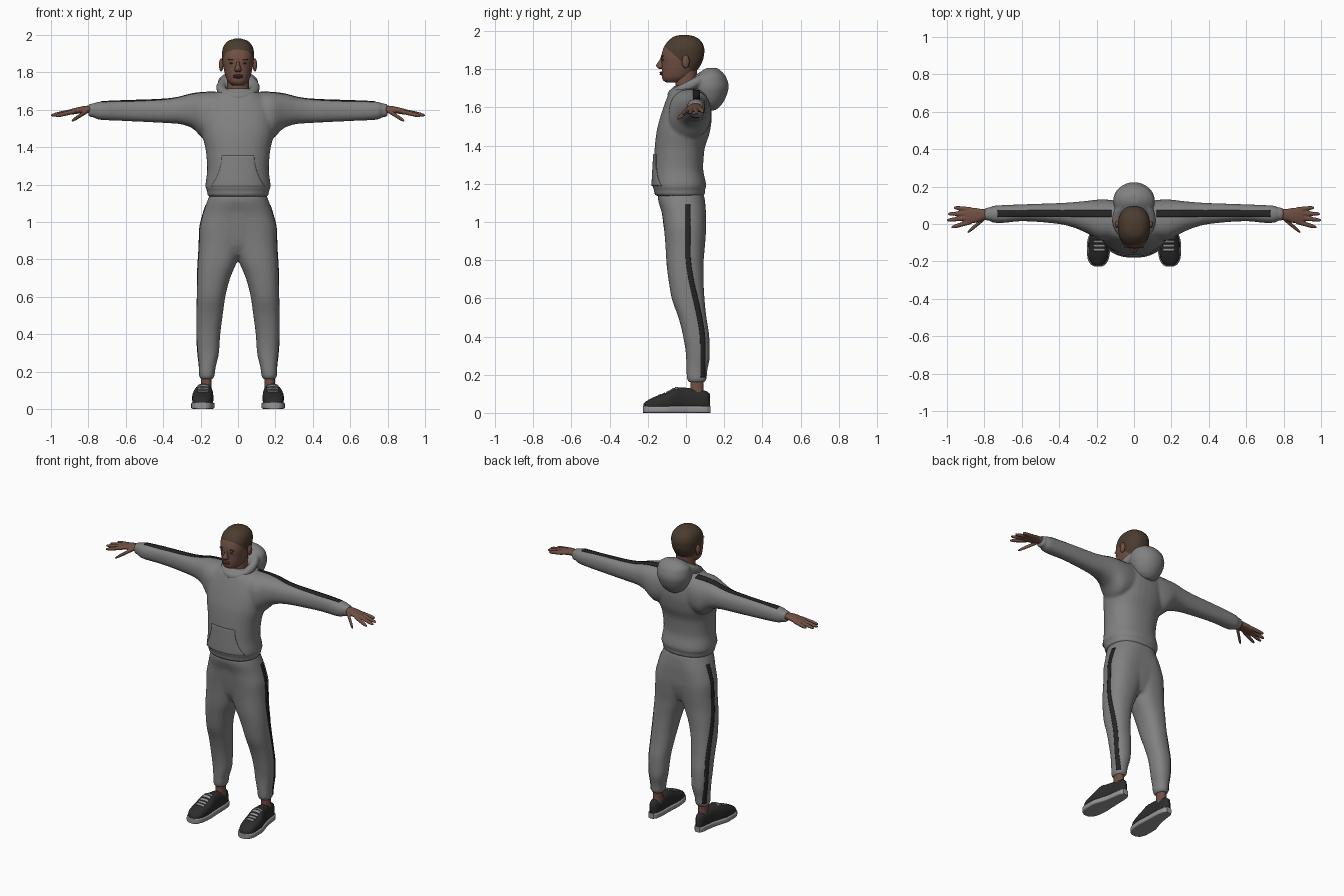
import bpy, bmesh, math
from mathutils import Vector

cube = bpy.data.objects.get("Cube")
if cube:
    bpy.data.objects.remove(cube, do_unlink=True)


def material(name, r, g, b):
    m = bpy.data.materials.new(name)
    m.use_nodes = True
    m.diffuse_color = (r, g, b, 1)
    m.node_tree.nodes["Principled BSDF"].inputs["Base Color"].default_value = (r, g, b, 1)
    return m


fabric = material("grey fabric", .22, .22, .22)
black = material("black stripe", .018, .018, .018)
skin = material("brown skin", .165, .08, .056)
hair = material("dark brown hair", .07, .045, .028)
lip = material("lip brown", .13, .055, .042)
leather = material("black leather", .025, .025, .026)
rubber = material("light grey rubber", .3, .3, .3)


def smooth_rows(rings, steps):
    """Interpolate stations without overshoot; the first number is the position."""
    def slope(i, c):
        if i in (0, len(rings) - 1):
            return None
        p, q, r = rings[i - 1], rings[i], rings[i + 1]
        s1, s2 = (q[c] - p[c]) / (q[0] - p[0]), (r[c] - q[c]) / (r[0] - q[0])
        return 0 if s1 * s2 <= 0 else 2 * s1 * s2 / (s1 + s2)
    rows = []
    for i in range(len(rings) - 1):
        p, q = rings[i], rings[i + 1]
        h = q[0] - p[0]
        for k in range(steps):
            u = k / steps
            row = [p[0] + h * u]
            for c in range(1, 5):
                s = (q[c] - p[c]) / h
                m0, m1 = slope(i, c), slope(i + 1, c)
                m0, m1 = (s if m0 is None else m0) * h, (s if m1 is None else m1) * h
                d = q[c] - p[c]
                row.append(p[c] + m0 * u + (3 * d - 2 * m0 - m1) * u * u + (m0 + m1 - 2 * d) * u ** 3)
            rows.append(row)
    return rows + [list(rings[-1])]


def skin_loops(bm, loops, closed=False):
    n = len(loops[0])
    for i in range(len(loops) - (0 if closed else 1)):
        a, b = loops[i], loops[(i + 1) % len(loops)]
        for k in range(n):
            bm.faces.new((a[k], a[(k + 1) % n], b[(k + 1) % n], b[k]))
    if not closed:
        bm.faces.new(loops[0])
        bm.faces.new(loops[-1])


def loft(bm, axis, rings, n=32, power=2.3, steps=4, mirror=False):
    """Each ring: position on the axis, then low and high extents across it."""
    curve = lambda v: math.copysign(abs(v) ** (2 / power), v)
    rows = smooth_rows(rings, steps)
    for side in ((1, -1) if mirror else (1,)):
        loops = []
        for t, a0, a1, b0, b1 in rows:
            loop = []
            for k in range(n):
                w = math.tau * (k + .5) / n
                a = (a0 + a1 + (a1 - a0) * curve(math.cos(w))) / 2
                b = (b0 + b1 + (b1 - b0) * curve(math.sin(w))) / 2
                x, y, z = {"x": (t, a, b), "y": (a, t, b), "z": (a, b, t)}[axis]
                loop.append(bm.verts.new((x * side, y, z)))
            loops.append(loop)
        skin_loops(bm, loops)


def blob(bm, centre, size, mirror=False):
    for side in ((1, -1) if mirror else (1,)):
        made = bmesh.ops.create_uvsphere(bm, u_segments=16, v_segments=10, radius=1)
        for v in made["verts"]:
            v.co = Vector([c + s * p for c, s, p in zip(centre, size, v.co)])
            v.co.x *= side


def finish(bm, name, mats, voxel=0, relax=0, rule=None):
    bmesh.ops.recalc_face_normals(bm, faces=bm.faces)
    for f in bm.faces:
        f.smooth = True
        if rule:
            f.material_index = rule(f.calc_center_median())
    mesh = bpy.data.meshes.new(name)
    bm.to_mesh(mesh)
    bm.free()
    for m in mats:
        mesh.materials.append(m)
    ob = bpy.data.objects.new(name, mesh)
    bpy.context.collection.objects.link(ob)
    if voxel:
        r = ob.modifiers.new("fuse", "REMESH")
        r.mode, r.voxel_size, r.use_smooth_shade = "VOXEL", voxel, True
        s = ob.modifiers.new("relax", "SMOOTH")
        s.factor, s.iterations = .5, relax
    return ob


def patch(name, mat, target, axis, positive, point, nu, nv, mirror=True, lift=.003):
    """A thin plate dropped along an axis onto the target."""
    bm = bmesh.new()
    g = [[bm.verts.new(point(i / nu, j / nv)) for j in range(nv + 1)] for i in range(nu + 1)]
    for i in range(nu):
        for j in range(nv):
            bm.faces.new((g[i][j], g[i + 1][j], g[i + 1][j + 1], g[i][j + 1]))
    bm.normal_update()
    bm.faces.ensure_lookup_table()
    if (bm.faces[0].normal["xyz".index(axis)] > 0) == positive:
        bmesh.ops.reverse_faces(bm, faces=bm.faces)
    mesh = bpy.data.meshes.new(name)
    for f in bm.faces:
        f.smooth = True
    bm.to_mesh(mesh)
    bm.free()
    mesh.materials.append(mat)
    ob = bpy.data.objects.new(name, mesh)
    bpy.context.collection.objects.link(ob)
    w = ob.modifiers.new("drop", "SHRINKWRAP")
    w.target, w.wrap_method, w.wrap_mode, w.offset = target, "PROJECT", "ABOVE_SURFACE", lift
    setattr(w, "use_project_" + axis, True)
    w.use_positive_direction, w.use_negative_direction = positive, not positive
    s = ob.modifiers.new("thickness", "SOLIDIFY")
    s.thickness, s.offset = .005, -1
    if mirror:
        ob.modifiers.new("other side", "MIRROR")


# Sweatshirt: torso and sleeves fused together
bm = bmesh.new()
torso = [(1.135, .155, -.155, .09), (1.15, .166, -.168, .1), (1.165, .164, -.166, .098),
         (1.185, .175, -.176, .107), (1.28, .165, -.172, .09), (1.38, .172, -.165, .097),
         (1.47, .192, -.155, .125), (1.55, .2, -.135, .135), (1.62, .185, -.112, .13),
         (1.67, .15, -.092, .12), (1.7, .1, -.075, .1), (1.715, .07, -.06, .08)]
loft(bm, "z", [(z, -w, w, f, b) for z, w, f, b in torso])
loft(bm, "x", [(.06, -.08, .12, 1.47, 1.697), (.17, -.09, .132, 1.44, 1.695),
               (.25, -.05, .124, 1.505, 1.685), (.32, -.02, .117, 1.525, 1.667),
               (.4, 0, .112, 1.53, 1.657), (.6, .015, .105, 1.54, 1.65),
               (.72, .005, .1, 1.545, 1.645), (.755, .008, .097, 1.55, 1.642),
               (.77, .018, .088, 1.56, 1.635), (.8, .018, .088, 1.562, 1.632)], mirror=True)
sweatshirt = finish(bm, "sweatshirt", [fabric], .009, 5)

# Hood: a rolled collar around the neck with a pouch hanging behind
bm = bmesh.new()
loops = []
for i in range(40):
    w = math.tau * i / 40
    c, s = math.cos(w), math.sin(w)
    mid, out = Vector((.09 * c, .025 + .095 * s, 1.718 + .05 * s)), Vector((c, s, 0))
    loops.append([bm.verts.new(mid + .027 * math.cos(v) * out + Vector((0, 0, .03 * math.sin(v))))
                  for v in [math.tau * j / 12 for j in range(12)]])
skin_loops(bm, loops, closed=True)
pouch = [(1.585, .03, .1, .155), (1.61, .07, .06, .183), (1.66, .1, .03, .212), (1.71, .112, .02, .224),
         (1.76, .105, .04, .21), (1.79, .075, .08, .185), (1.808, .03, .11, .16)]
loft(bm, "z", [(z, -w, w, f, b) for z, w, f, b in pouch], power=2)
finish(bm, "hood", [fabric], .008, 3)

# Trousers: hips and both legs fused together
bm = bmesh.new()
loft(bm, "z", [(.16, .135, .2, .015, .097), (.18, .125, .208, .005, .108), (.21, .122, .208, .003, .11),
               (.3, .102, .216, 0, .125), (.4, .095, .222, -.015, .122), (.5, .082, .222, -.04, .107),
               (.6, .068, .22, -.075, .097), (.7, .042, .218, -.092, .092), (.78, .008, .214, -.102, .092),
               (.88, -.03, .208, -.108, .1), (.96, -.06, .206, -.115, .105),
               (1.04, -.1, .188, -.125, .105), (1.13, -.14, .158, -.148, .097),
               (1.16, -.13, .145, -.135, .085)], mirror=True)
hips = [(.82, .06, -.07, .07), (.88, .16, -.1, .092), (.96, .195, -.115, .105),
        (1.05, .183, -.127, .105), (1.15, .15, -.14, .09)]
loft(bm, "z", [(z, -w, w, f, b) for z, w, f, b in hips])
trousers = finish(bm, "trousers", [fabric], .009, 4)

# Stripes along sleeves and legs, and the front pocket
patch("sleeve_stripe", black, sweatshirt, "z", False,
      lambda u, v: (.12 + .61 * u, .038 + .035 * v, 2), 70, 4)


def leg_stripe(u, v):
    z = .185 + .905 * u
    bend = min(1, max(0, (.85 - z) / .5))
    return (.5, .01 + .078 * bend * bend * (3 - 2 * bend) + .026 * (v - .5), z)


patch("leg_stripe", black, trousers, "x", False, leg_stripe, 80, 3)
patch("front_pocket", fabric, sweatshirt, "y", True,
      lambda u, v: ((2 * v - 1) * (.085 + .055 * (1 - u) ** 2), -.6, 1.19 + .165 * u),
      20, 24, mirror=False, lift=.005)

# Head, with the hairline cut into the mesh
bm = bmesh.new()
skull = [(1.73, .03, -.1, -.04), (1.742, .046, -.12, 0), (1.76, .059, -.126, .03), (1.79, .07, -.127, .055),
         (1.82, .077, -.127, .076), (1.86, .084, -.13, .092), (1.9, .086, -.122, .097),
         (1.93, .081, -.108, .09), (1.955, .067, -.086, .072), (1.972, .045, -.062, .045),
         (1.98, .018, -.03, .012)]
loft(bm, "z", [(z, -w, w, f, b) for z, w, f, b in skull], n=40)
for height, tilt in ((1.82, .9), (1.8, 0)):
    bmesh.ops.bisect_plane(bm, geom=bm.verts[:] + bm.edges[:] + bm.faces[:],
                           plane_co=(0, 0, height), plane_no=(0, tilt, 1))
finish(bm, "head", [skin, hair], rule=lambda c: int(c.z > 1.8 and c.z + .9 * c.y > 1.82))

# Neck, nose and ears
bm = bmesh.new()
loft(bm, "z", [(1.64, -.065, .065, -.05, .06), (1.72, -.058, .058, -.055, .055), (1.81, -.058, .058, -.05, .06)])
finish(bm, "neck", [skin])
bm = bmesh.new()
loft(bm, "z", [(1.802, -.012, .012, -.142, -.1), (1.81, -.02, .02, -.152, -.1), (1.82, -.017, .017, -.157, -.1),
               (1.85, -.009, .009, -.138, -.1), (1.872, -.011, .011, -.13, -.1)], n=16, power=2)
finish(bm, "nose", [skin])
bm = bmesh.new()
blob(bm, (.09, -.002, 1.84), (.012, .02, .035), True)
finish(bm, "ears", [skin])

# Brows, eyes and lips
for name, mat, centre, size in (("brows", hair, (.034, -.122, 1.869), (.021, .006, .004)),
                                ("eyes", hair, (.033, -.121, 1.85), (.013, .005, .005))):
    bm = bmesh.new()
    blob(bm, centre, size, True)
    finish(bm, name, [mat])
bm = bmesh.new()
for z in (1.783, 1.774):
    blob(bm, (0, -.126, z), (.026, .012, .006))
finish(bm, "lips", [lip])

# Hands: palm, four fingers and thumb fused together
bm = bmesh.new()
loft(bm, "x", [(.77, .025, .08, 1.575, 1.622), (.81, .02, .08, 1.583, 1.622), (.85, .006, .086, 1.58, 1.615),
               (.89, .004, .088, 1.575, 1.605), (.905, .01, .082, 1.58, 1.6)], n=20, mirror=True)
fingers = [((.87, .012, 1.592), (.977, -.018, 1.567)), ((.88, .034, 1.593), (1, .02, 1.57)),
           ((.88, .056, 1.593), (.995, .054, 1.572)), ((.87, .077, 1.592), (.963, .088, 1.578)),
           ((.8, .03, 1.597), (.89, -.045, 1.54))]
for base, tip in fingers:
    rings = []
    for u, r in ((0, .013), (.5, .012), (.85, .01), (1, .005)):
        x, y, z = Vector(base).lerp(Vector(tip), u)
        rings.append((x, y - r, y + r, z - r, z + r))
    loft(bm, "x", rings, n=12, power=2, steps=3, mirror=True)
finish(bm, "hands", [skin], .004, 2)

# Ankles
bm = bmesh.new()
loft(bm, "z", [(.07, .138, .2, .02, .1), (.13, .142, .197, .022, .092), (.2, .142, .198, .022, .095)],
     n=20, mirror=True)
finish(bm, "ankles", [skin])

# Shoes: upper, sole and laces
foot = [(-.222, .17, .212, .05), (-.21, .152, .232, .06), (-.17, .134, .248, .082), (-.1, .127, .249, .108),
        (-.05, .13, .236, .133), (0, .132, .22, .132), (.06, .134, .21, .122), (.105, .142, .203, .115),
        (.125, .158, .19, .1)]
bm = bmesh.new()
loft(bm, "y", [(y, a + .004, b - .004, .01, z) for y, a, b, z in foot], n=28, power=2.6, mirror=True)
upper = finish(bm, "shoe_uppers", [leather])
bm = bmesh.new()
loft(bm, "y", [(y * 1.02, a - .002, b + .002, 0, .036) for y, a, b, z in foot], n=28, power=6, mirror=True)
sole = finish(bm, "shoe_soles", [rubber])
for i in range(5):
    patch(f"lace_{i + 1}", rubber, upper, "z", False,
          lambda u, v, i=i: (.157 + .058 * u, -.145 + .022 * i + .014 * v, .5), 8, 2)

# Keep the sole edges crisp
for ob in bpy.context.selected_objects:
    ob.select_set(False)
sole.select_set(True)
bpy.context.view_layer.objects.active = sole
bpy.ops.object.shade_smooth_by_angle()
